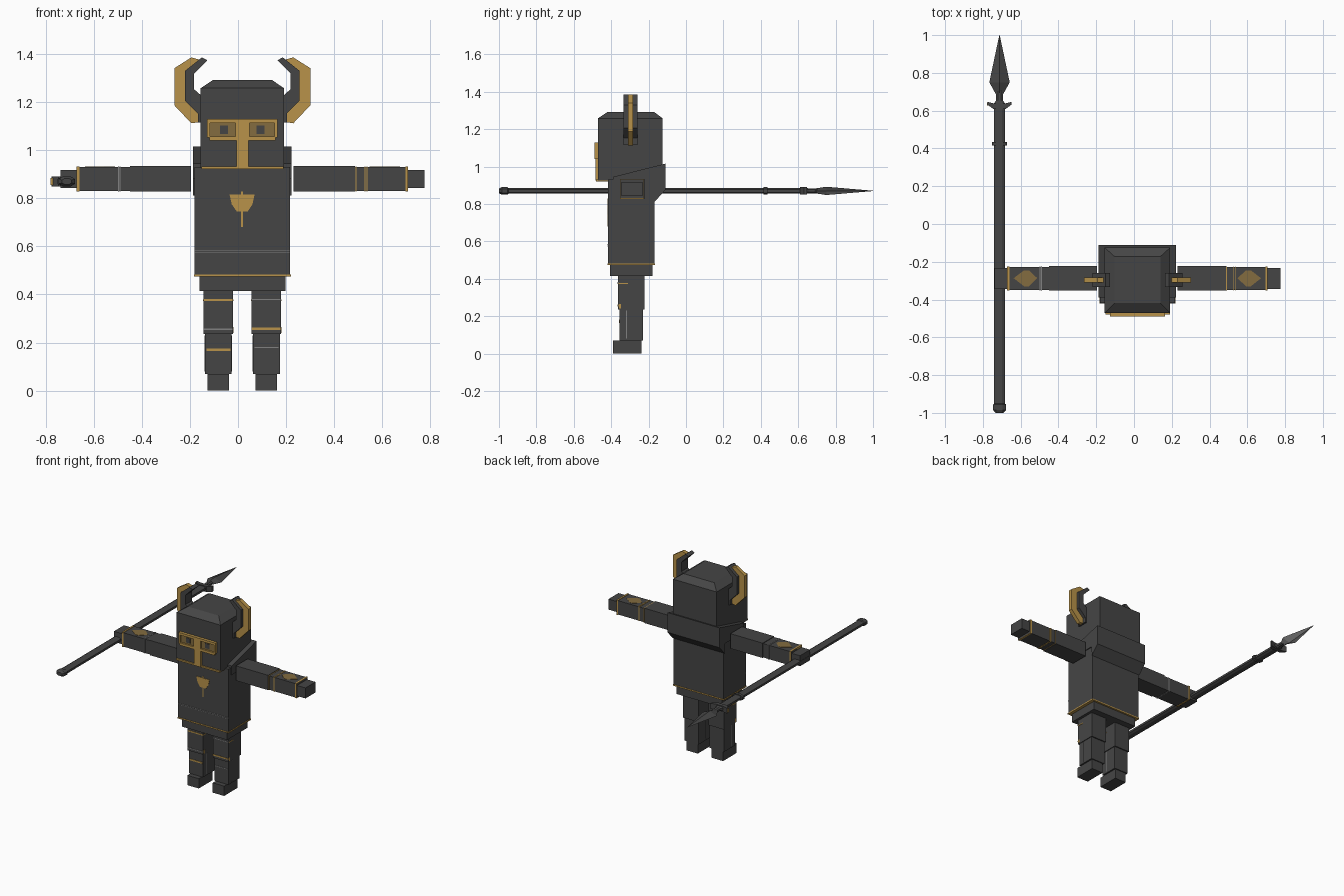
import bpy
import bmesh


def material(name, rgb):
    m = bpy.data.materials.new(name)
    m.diffuse_color = (*rgb, 1)
    return m


DARK = material("charcoal", (0.06, 0.06, 0.06))
GOLD = material("gold", (0.48, 0.29, 0.068))
BRONZE = material("bronze", (0.23, 0.15, 0.05))
SILVER = material("silver", (0.45, 0.45, 0.45))
GREY = material("grey", (0.22, 0.22, 0.22))
MID = 0.018   # body centre line in x
AXIS = {"x": lambda a, b, d: (d, a, b), "y": lambda a, b, d: (a, d, b), "z": lambda a, b, d: (a, b, d)}


def finish(name, bm, *mats):
    bmesh.ops.recalc_face_normals(bm, faces=bm.faces)
    me = bpy.data.meshes.new(name)
    bm.to_mesh(me)
    bm.free()
    for m in mats:
        me.materials.append(m)
    ob = bpy.data.objects.new(name, me)
    bpy.context.collection.objects.link(ob)
    return ob


def box(name, x, y, z, mat=DARK):
    bm = bmesh.new()
    bmesh.ops.create_cube(bm, size=1)
    for v in bm.verts:
        for i, (lo, hi) in enumerate((x, y, z)):
            v.co[i] = lo if v.co[i] < 0 else hi
    return finish(name, bm, mat)


def prism(name, points, axis, lo, hi, mat=DARK):
    """Extrude a flat outline along one axis."""
    bm = bmesh.new()
    a, b = [[bm.verts.new(AXIS[axis](p, q, d)) for p, q in points] for d in (lo, hi)]
    bm.faces.new(a)
    bm.faces.new(b)
    for i in range(len(a)):
        j = (i + 1) % len(a)
        bm.faces.new((a[i], a[j], b[j], b[i]))
    return finish(name, bm, mat)


def loft(name, rings, axis, mats=(DARK,)):
    """Join rings of matching points, each given as (depth, points)."""
    bm = bmesh.new()
    loops = [[bm.verts.new(AXIS[axis](p, q, d)) for p, q in pts] for d, pts in rings]
    bm.faces.new(loops[0])
    bm.faces.new(loops[-1])
    for a, b in zip(loops, loops[1:]):
        for i in range(len(a)):
            j = (i + 1) % len(a)
            bm.faces.new((a[i], a[j], b[j], b[i]))
    return finish(name, bm, *mats)


def rect(x0, x1, y0, y1):
    return [(x0, y0), (x1, y0), (x1, y1), (x0, y1)]


# Torso, skirt and their trims
box("torso", (-0.18, 0.217), (-0.418, -0.168), (0.475, 0.93))
box("skirt", (-0.16, 0.198), (-0.405, -0.178), (0.415, 0.476))
box("waist_trim", (-0.183, 0.22), (-0.421, -0.165), (0.474, 0.483), GOLD)
box("neck_trim", (-0.152, 0.19), (-0.48, -0.39), (0.921, 0.932), GOLD)
for z in (0.574, 0.582):
    box("chest_line", (-0.18, 0.217), (-0.42, -0.41), (z, z + 0.003), GREY)
prism("chest_emblem", [(-0.035, 0.815), (0.069, 0.815), (0.06, 0.775), (0.04, 0.745),
                       (-0.005, 0.745), (-0.026, 0.775)], "y", -0.421, -0.416, GOLD)
box("emblem_stem", (0.013, 0.021), (-0.421, -0.416), (0.68, 0.828), GOLD)

# Sloped collar wrapping the neck and upper back
prism("collar", [(-0.39, 0.88), (-0.39, 0.945), (-0.11, 1.016), (-0.11, 0.875), (-0.168, 0.812),
                 (-0.172, 0.88)], "x", -0.187, 0.223)

# Helmeted head with chamfered crown
loft("head", [(0.925, rect(-0.155, 0.191, -0.47, -0.125)),
              (1.258, rect(-0.155, 0.191, -0.47, -0.125)),
              (1.293, rect(-0.103, 0.14, -0.418, -0.172))], "z")

# Face guard: frame around two eye openings and a nose bar
box("mask_top", (-0.128, 0.165), (-0.49, -0.468), (1.113, 1.13), GOLD)
box("mask_bottom", (-0.119, 0.156), (-0.49, -0.468), (1.04, 1.058), GOLD)
box("nose_bar", (-0.007, 0.043), (-0.484, -0.468), (0.925, 1.05), GOLD)
box("mask_middle", (-0.01, 0.047), (-0.49, -0.468), (1.055, 1.115), GOLD)
for s in (-1, 1):
    def mx(a, b):
        return tuple(sorted((MID + s * a, MID + s * b)))
    box("mask_side", mx(0.134, 0.146), (-0.49, -0.468), (1.052, 1.115), GOLD)
    box("eye_opening", mx(0.028, 0.135), (-0.478, -0.47), (1.055, 1.115), BRONZE)
    box("pupil", mx(0.059, 0.093), (-0.481, -0.474), (1.068, 1.103))

    # Horn: dark inner core with a thin gold outer fin
    def horn(pts):
        return [(MID + s * a, b) for a, b in pts]
    prism("horn_core", horn([(0.238, 1.33), (0.168, 1.386), (0.146, 1.374), (0.2, 1.32),
                             (0.2, 1.253), (0.168, 1.225), (0.168, 1.135), (0.238, 1.205)]),
          "y", -0.333, -0.26)
    prism("horn_fin", horn([(0.283, 1.341), (0.212, 1.386), (0.176, 1.376), (0.236, 1.325),
                            (0.236, 1.21), (0.166, 1.14), (0.172, 1.118), (0.212, 1.112),
                            (0.283, 1.187)]), "y", -0.311, -0.283, GOLD)
    box("horn_mount", mx(0.15, 0.185), (-0.333, -0.26), (1.115, 1.19))

    # Arm: upper arm, forearm, hand and cuff
    box("upper_arm", mx(0.213, 0.468), (-0.353, -0.223), (0.828, 0.934))
    box("forearm", mx(0.466, 0.69), (-0.349, -0.227), (0.831, 0.93))
    box("hand", mx(0.688, 0.757), (-0.345, -0.232), (0.843, 0.918))
    box("cuff", mx(0.678, 0.69), (-0.352, -0.224), (0.828, 0.933), GOLD)
    for d in ((0.506, 0.514) if s < 0 else (0.47, 0.508, 0.516)):
        box("forearm_line", mx(d, d + 0.004), (-0.351, -0.225), (0.829, 0.932), GREY if s < 0 else GOLD)
    prism("forearm_emblem", horn([(0.53, -0.287), (0.575, -0.245), (0.6, -0.245), (0.655, -0.287),
                                  (0.6, -0.33), (0.575, -0.33)]), "z", 0.927, 0.932, BRONZE)

    # Leg: thigh, shin, foot and banding
    def lx(half):
        return (MID + 0.1 * s - half, MID + 0.1 * s + half)
    box("thigh", lx(0.061), (-0.364, -0.222), (0.235, 0.417))
    box("shin", lx(0.056), (-0.356, -0.23), (0.07, 0.236))
    box("foot", lx(0.045), (-0.39, -0.237), (0, 0.07))
    for z, h, m in (((0.372, 0.009, GOLD), (0.252, 0.006, GREY)) if s < 0 else
                    ((0.376, 0.006, GREY), (0.253, 0.009, GOLD))):
        box("thigh_band", lx(0.0615), (-0.367, -0.36), (z, z + h), m)
    box("shin_band", lx(0.05), (-0.359, -0.35), (0.165 if s < 0 else 0.177, 0.176 if s < 0 else 0.182),
        GOLD if s < 0 else GREY)
    box("thigh_side_patch", lx(0.063), (-0.36, -0.31), (0.372, 0.378), GOLD)
    box("shin_side_patch", lx(0.0625), (-0.357, -0.347), (0.24, 0.265), GOLD)
    box("shin_side_line", lx(0.0575), (-0.32, -0.315), (0.08, 0.23), GREY)

# Spear lying along y in the hand
SX, SZ = -0.712, 0.87


def octagon(w, h):
    c = 0.5
    return [(SX + a * w, SZ + b * h) for a, b in
            ((-1, -c), (-c, -1), (c, -1), (1, -c), (1, c), (c, 1), (-c, 1), (-1, c))]


loft("spear_shaft", [(-0.97, octagon(0.028, 0.015)), (0.64, octagon(0.028, 0.015)),
                     (0.655, octagon(0.018, 0.014)), (0.71, octagon(0.018, 0.012))], "y")
loft("spear_butt", [(-1, octagon(0.02, 0.012)), (-0.985, octagon(0.034, 0.02)),
                    (-0.955, octagon(0.034, 0.02)), (-0.95, octagon(0.028, 0.015))], "y")
loft("shaft_ring", [(0.415, octagon(0.039, 0.02)), (0.435, octagon(0.039, 0.02))], "y")
prism("guard", [(SX + a, b) for a, b in
                ((-0.034, 0.61), (0.034, 0.61), (0.064, 0.632), (0.064, 0.647), (0.03, 0.638),
                 (-0.03, 0.638), (-0.064, 0.647), (-0.064, 0.632))], "z", SZ - 0.02, SZ + 0.02)
box("guard_tip", (SX - 0.067, SX - 0.045), (0.628, 0.642), (SZ - 0.014, SZ + 0.014), GOLD)


def diamond(w, h):
    return [(SX - w, SZ), (SX, SZ - h), (SX + w, SZ), (SX, SZ + h)]


blade = loft("spear_blade", [(0.685, diamond(0.018, 0.012)), (0.75, diamond(0.054, 0.022)),
                             (1.0, diamond(0.001, 0.001))], "y", (DARK, SILVER))
for p in blade.data.polygons:   # polished underside
    p.material_index = 1 if p.normal.z < -0.2 else 0
